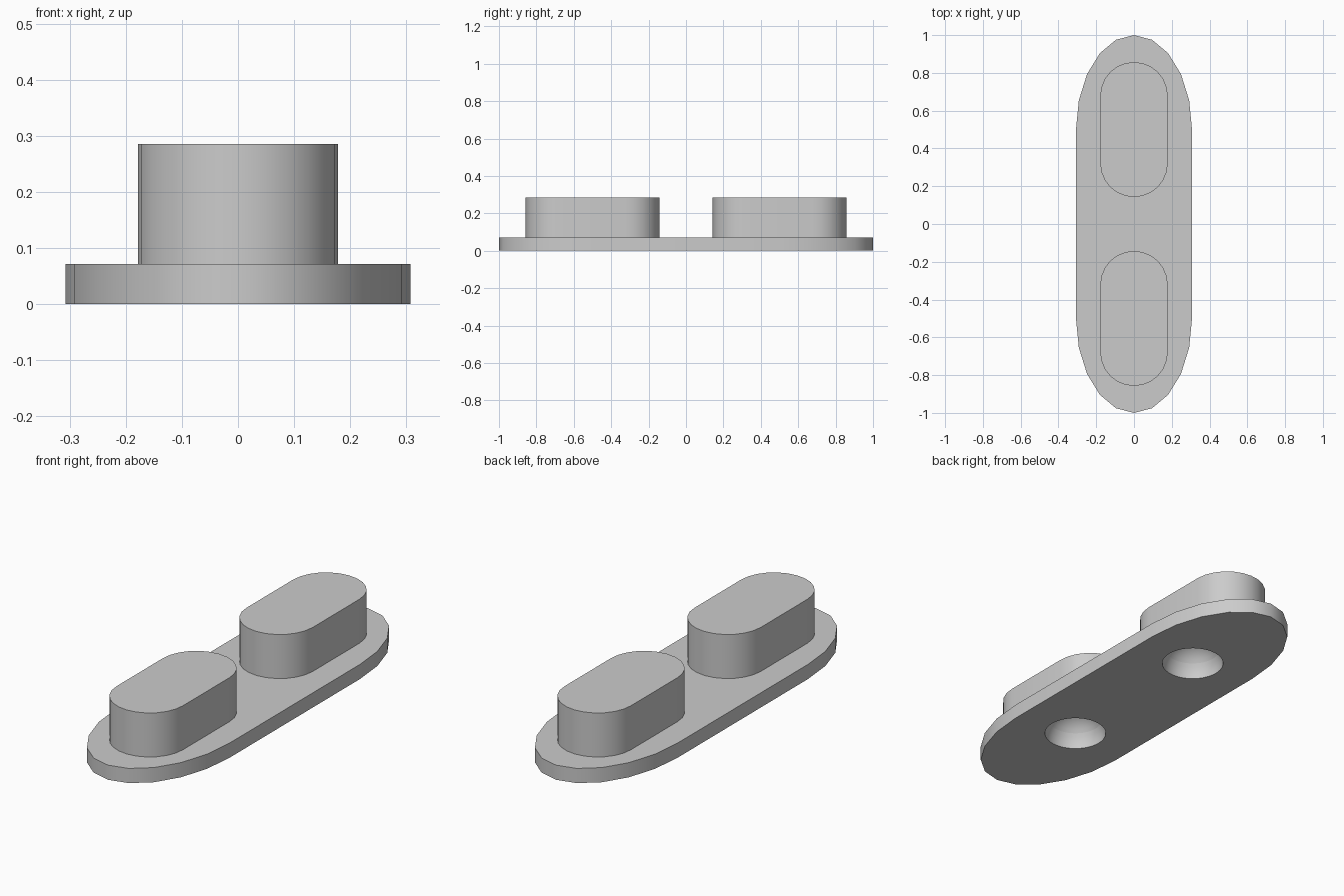
import bpy, bmesh
from math import sin, cos, pi, radians

UNIT = 1 / 14  # modelling module: the plate is 28 units long

cube = bpy.data.objects.get("Cube")
if cube:
    bpy.data.objects.remove(cube, do_unlink=True)

grey = bpy.data.materials.new("plain_grey")
grey.use_nodes = True
colour = (0.6, 0.6, 0.6, 1)
grey.diffuse_color = colour
grey.node_tree.nodes["Principled BSDF"].inputs["Base Color"].default_value = colour


def slot_prism(name, rx, ry, straight, z0, z1, steps, cy=0):
    """Slot outline with elliptical ends, extruded upward from z0 to z1."""
    bm = bmesh.new()
    outline = []
    for end in (1, -1):
        for i in range(steps + 1):
            a = pi * i / steps
            outline.append(bm.verts.new((end * rx * cos(a),
                                         cy + end * (straight + ry * sin(a)), z0)))
    face = bm.faces.new(outline)
    top = bmesh.ops.extrude_face_region(bm, geom=[face])["geom"]
    bmesh.ops.translate(bm, vec=(0, 0, z1 - z0),
                        verts=[v for v in top if isinstance(v, bmesh.types.BMVert)])
    bmesh.ops.recalc_face_normals(bm, faces=bm.faces)
    mesh = bpy.data.meshes.new(name)
    bm.to_mesh(mesh)
    bm.free()
    mesh.materials.append(grey)
    obj = bpy.data.objects.new(name, mesh)
    bpy.context.collection.objects.link(obj)
    return obj


# Base plate and two raised pads
plate = slot_prism("base_plate", 4.3 * UNIT, 7 * UNIT, 7 * UNIT, 0, UNIT, 10)
pads = {s: slot_prism(n, 2.5 * UNIT, 2.5 * UNIT, 2.5 * UNIT, UNIT, 4 * UNIT, 12, s * 7 * UNIT)
        for s, n in ((-1, "front_pad"), (1, "back_pad"))}

# Round sockets sunk into the underside
for side, pad in pads.items():
    bpy.ops.mesh.primitive_uv_sphere_add(segments=48, ring_count=24, radius=2 * UNIT,
                                         location=(0, side * 6 * UNIT, 0))
    cutter = bpy.context.object
    cutter.name = "socket_cutter"
    cutter.hide_render = True
    cutter.data.materials.append(grey)
    for part in (plate, pad):
        cut = part.modifiers.new("socket", "BOOLEAN")
        cut.operation = "DIFFERENCE"
        cut.solver = "EXACT"
        cut.object = cutter
        bpy.context.view_layer.objects.active = part
        bpy.ops.object.modifier_apply(modifier=cut.name)
    bpy.data.objects.remove(cutter, do_unlink=True)

# Smooth the curved walls, keep the rims crisp
bpy.ops.object.select_all(action="DESELECT")
for part in (plate, *pads.values()):
    part.select_set(True)
bpy.context.view_layer.objects.active = plate
bpy.ops.object.shade_smooth_by_angle(angle=radians(30))
